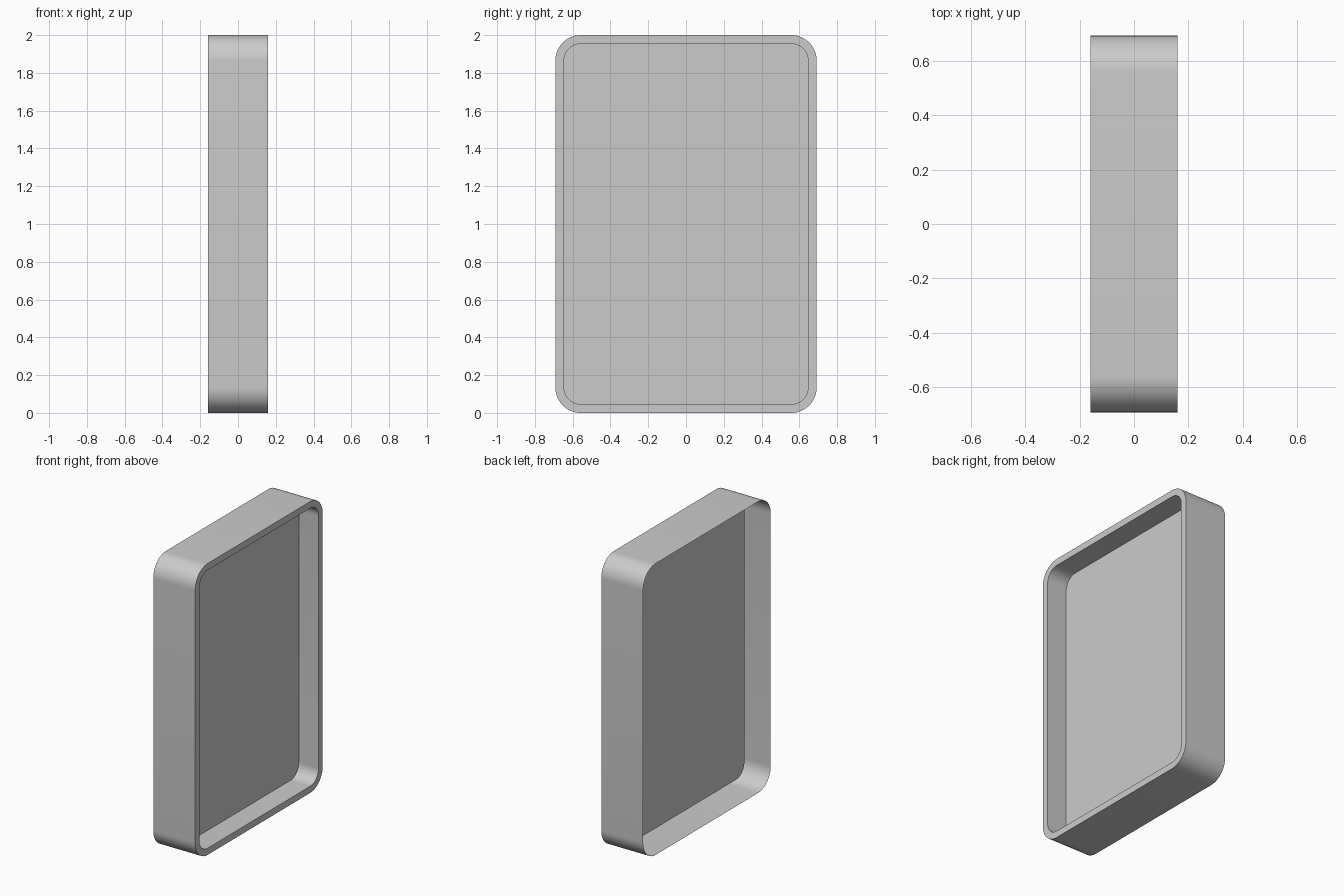
import bpy, bmesh, math

if "Cube" in bpy.data.objects:
    bpy.data.objects.remove(bpy.data.objects["Cube"])

HALF_X, HALF_Y, HEIGHT = 0.159, 0.692, 2.0
RADIUS, RIM, FLOOR_X, SEG = 0.135, 0.046, 0.009, 14


def ring(bm, x, inset):
    """Rounded rectangle loop in the YZ plane."""
    r = RADIUS - inset
    cy, cz = HALF_Y - RADIUS, HEIGHT / 2 - RADIUS
    verts = []
    for i, (sy, sz) in enumerate([(1, 1), (-1, 1), (-1, -1), (1, -1)]):
        for k in range(SEG + 1):
            a = math.pi / 2 * (i + k / SEG)
            verts.append(bm.verts.new((x, sy * cy + r * math.cos(a),
                                       HEIGHT / 2 + sz * cz + r * math.sin(a))))
    return verts


bm = bmesh.new()
# Open back edge, outer front edge, inner rim edge, recessed panel edge
loops = [ring(bm, x, inset) for x, inset in
         [(-HALF_X, 0), (HALF_X, 0), (HALF_X, RIM), (FLOOR_X, RIM)]]
for a, b in zip(loops, loops[1:]):
    n = len(a)
    for i in range(n):
        j = (i + 1) % n
        bm.faces.new((a[i], a[j], b[j], b[i]))
# Recessed panel
bm.faces.new(loops[-1])

mesh = bpy.data.meshes.new("tray_shell")
bm.to_mesh(mesh)
bm.free()
tray = bpy.data.objects.new("tray_shell", mesh)
bpy.context.collection.objects.link(tray)

# Smooth corners, crisp rim
bpy.context.view_layer.objects.active = tray
tray.select_set(True)
bpy.ops.object.shade_smooth_by_angle(angle=math.radians(30))
